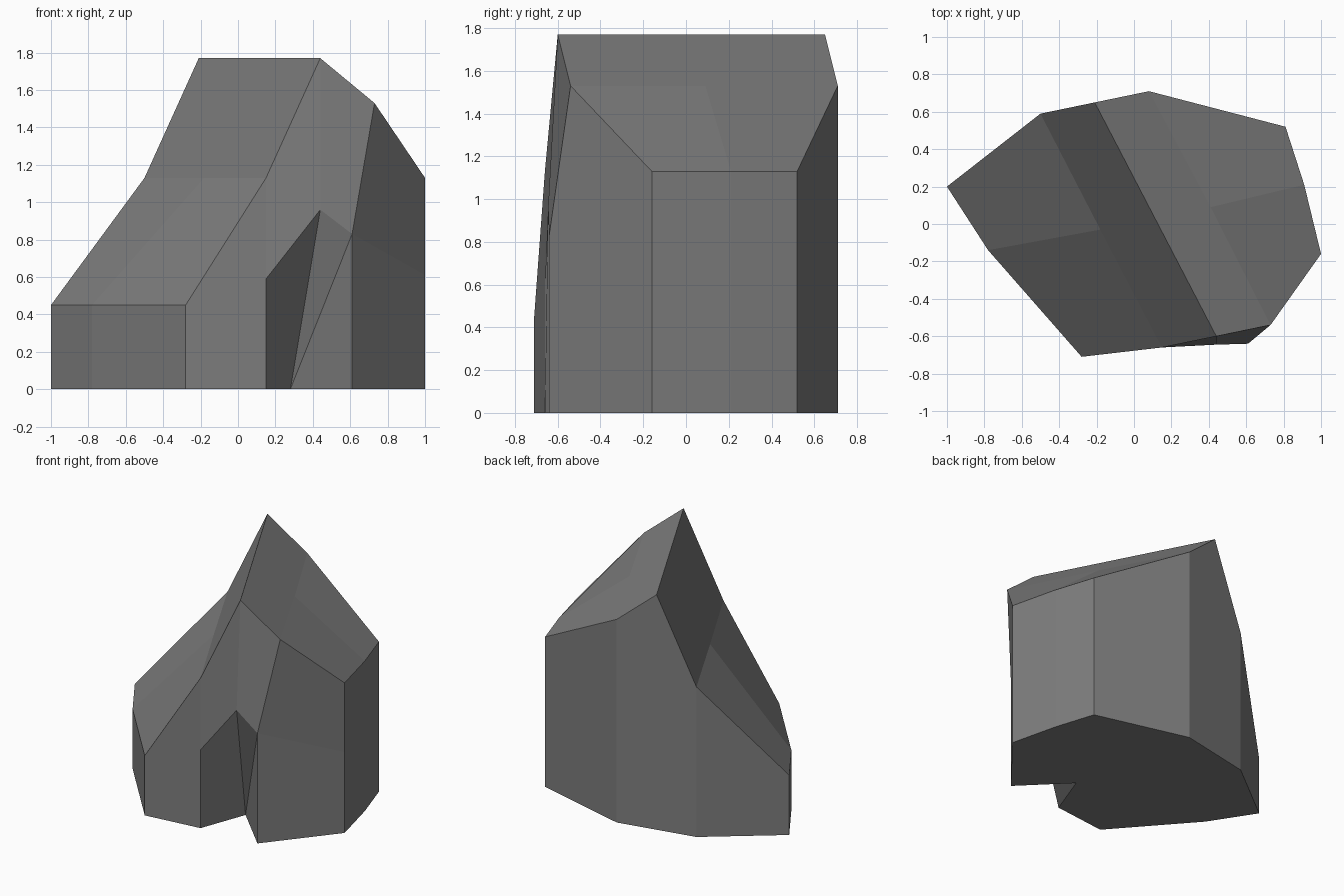
import bpy
import bmesh
from mathutils import Vector

cube = bpy.data.objects.get("Cube")
if cube:
    bpy.data.objects.remove(cube, do_unlink=True)

canvas = bpy.data.materials.new("grey_canvas")
canvas.use_nodes = True
grey = (0.21, 0.21, 0.21, 1)
canvas.diffuse_color = grey
canvas.node_tree.nodes["Principled BSDF"].inputs["Base Color"].default_value = grey

INSIDE = Vector((0, 0.3, 0.5))

# Corners of the footprint, counter-clockwise from the left-hand tip
PLAN = {
    "tip": (-1, 0.2), "side": (-0.78, -0.14), "nose": (-0.28, -0.71),
    "jamb": (0.15, -0.66), "notch": (0.28, -0.31), "flap": (0.61, -0.64),
    "corner": (1, -0.16), "flank": (0.91, 0.21), "rear": (0.81, 0.52),
    "back": (0.08, 0.71), "heel": (-0.5, 0.59),
}
# Heights of the wall tops
LOW, MID, HIGH, PEAK = 0.45, 1.13, 1.53, 1.77


def at(name, z=0):
    return (*PLAN[name], z)


def build(name, panels):
    """One flat-faced object from polygon panels, facing outward."""
    bm = bmesh.new()
    for panel in panels:
        face = bm.faces.new([bm.verts.new(p) for p in panel])
        face.normal_update()
        if face.normal.dot(face.calc_center_median() - INSIDE) < 0:
            face.normal_flip()
    bmesh.ops.remove_doubles(bm, verts=bm.verts[:], dist=0.0005)
    mesh = bpy.data.meshes.new(name)
    bm.to_mesh(mesh)
    bm.free()
    mesh.materials.append(canvas)
    obj = bpy.data.objects.new(name, mesh)
    bpy.context.collection.objects.link(obj)
    return obj


def wall(a, b, za, zb):
    return [at(a), at(b), at(b, zb), at(a, za)]


# Shared points of the ridge, folds and doorway
ridge_front, ridge_back = (0.44, -0.6, PEAK), (-0.21, 0.65, PEAK)
fold_left, fold_right = (-0.18, -0.03, MID), (0.41, 0.09, HIGH)
shoulder = (0.73, -0.54, HIGH)
door_top = (0.44, -0.645, 0.96)
jamb_top, flap_top = at("jamb", 0.59), at("flap", 0.83)
corner_mid = at("corner", 0.61)

# Roof slopes on both sides of the ridge
build("left_roof", [
    [ridge_front, ridge_back, at("heel", MID), fold_left, at("jamb", MID)],
    [at("heel", MID), at("tip", LOW), at("side", LOW), fold_left],
    [fold_left, at("side", LOW), at("nose", LOW), at("jamb", MID)],
])
build("right_roof", [
    [ridge_back, ridge_front, shoulder, fold_right, at("back", HIGH)],
    [shoulder, at("corner", MID), at("flank", MID), fold_right],
    [fold_right, at("flank", MID), at("rear", MID), at("back", HIGH)],
])

# Upright walls
build("left_walls", [
    wall("tip", "side", LOW, LOW),
    wall("side", "nose", LOW, LOW),
    wall("heel", "tip", MID, LOW),
])
build("right_walls", [
    wall("corner", "flank", MID, MID),
    wall("flank", "rear", MID, MID),
])
build("back_wall", [
    wall("rear", "back", MID, HIGH),
    [at("back"), at("heel"), at("heel", MID), ridge_back, at("back", HIGH)],
])
build("front_wall", [
    [at("nose"), at("jamb"), jamb_top, at("jamb", MID), at("nose", LOW)],
    [jamb_top, door_top, ridge_front, at("jamb", MID)],
    [door_top, flap_top, shoulder, ridge_front],
    [at("flap"), at("corner"), corner_mid, flap_top],
    [flap_top, corner_mid, at("corner", MID), shoulder],
])

# Folded-in doorway
build("doorway", [
    [at("jamb"), at("notch"), door_top, jamb_top],
    [at("notch"), at("flap"), flap_top],
    [at("notch"), flap_top, door_top],
])

# Floor
build("floor", [[at(name) for name in PLAN]])
